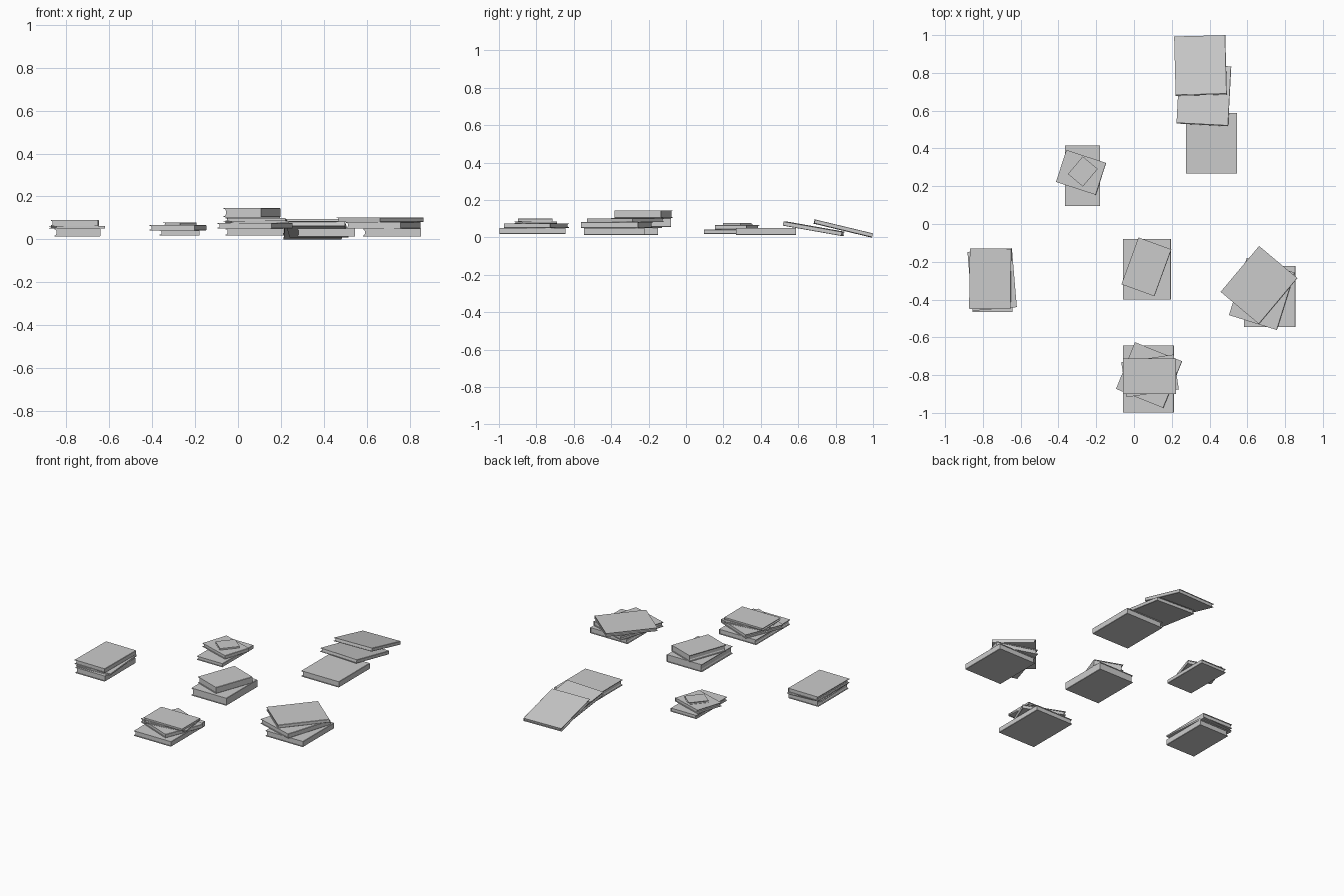
import bpy, bmesh
from math import radians
from mathutils import Matrix


def prism(bm, profile, length):
    """Extrude an xz outline along y, centred on y = 0."""
    h = length / 2
    a = [bm.verts.new((x, -h, z)) for x, z in profile]
    b = [bm.verts.new((x, h, z)) for x, z in profile]
    n = len(profile)
    bm.faces.new(a)
    bm.faces.new(b[::-1])
    for i in range(n):
        j = (i + 1) % n
        bm.faces.new((a[j], a[i], b[i], b[j]))


def book(name, x, y, z0, z1, w, l, rot=0, tilt=0):
    bm = bmesh.new()
    W, H = w / 2, (z1 - z0) / 2
    c = min(0.004, H * 0.3)      # cover board thickness
    s = W - 0.004                # inner face of the spine
    # wrap-around cover with the spine on +x
    prism(bm, [(-W, -H), (W - 0.002, -H), (W, -H + c / 2), (W, H - c / 2),
               (W - 0.002, H), (-W, H), (-W, H - c), (s, H - c),
               (s, -H + c), (-W, -H + c)], l)
    # page block with hollow fore edge
    f = -W + 0.005
    prism(bm, [(f, -H + c), (s, -H + c), (s, H - c), (f, H - c),
               (f + 0.004, H * 0.4), (f + 0.004, -H * 0.4)], l - 0.008)
    bmesh.ops.recalc_face_normals(bm, faces=bm.faces)
    me = bpy.data.meshes.new(name)
    bm.to_mesh(me)
    bm.free()
    ob = bpy.data.objects.new(name, me)
    ob.matrix_world = (Matrix.Translation((x, y, (z0 + z1) / 2))
                       @ Matrix.Rotation(radians(rot), 4, 'Z')
                       @ Matrix.Rotation(radians(tilt), 4, 'X'))
    bpy.context.collection.objects.link(ob)


# each stack from bottom to top: x, y, z0, z1, width, length, turn, tilt
stacks = {
    "left_stack": [
        (-0.749, -0.308, 0.014, 0.051, 0.214, 0.316),
        (-0.751, -0.294, 0.051, 0.062, 0.236, 0.313, 4.8),
        (-0.761, -0.290, 0.062, 0.090, 0.220, 0.320, -0.7)],
    "small_stack": [
        (-0.272, 0.255, 0.018, 0.042, 0.186, 0.320),
        (-0.280, 0.273, 0.042, 0.066, 0.222, 0.178, -18),
        (-0.271, 0.278, 0.066, 0.078, 0.103, 0.122, -40)],
    "fallen_row": [
        (0.410, 0.428, 0.013, 0.051, 0.272, 0.321),
        (0.370, 0.683, 0.035, 0.058, 0.274, 0.318, -3, -10),
        (0.352, 0.839, 0.037, 0.059, 0.271, 0.318, 1.5, -13.5)],
    "middle_stack": [
        (0.069, -0.240, 0.055, 0.104, 0.254, 0.321),
        (0.066, -0.227, 0.104, 0.145, 0.186, 0.264, -20)],
    "right_stack": [
        (0.718, -0.384, 0.014, 0.051, 0.272, 0.322),
        (0.677, -0.370, 0.051, 0.081, 0.266, 0.318, -17.3),
        (0.662, -0.323, 0.081, 0.102, 0.265, 0.317, -40)],
    "front_stack": [
        (0.077, -0.821, 0.018, 0.051, 0.270, 0.354),
        (0.080, -0.800, 0.051, 0.075, 0.270, 0.267, -22),
        (0.085, -0.804, 0.075, 0.085, 0.280, 0.187, 8.5),
        (0.082, -0.806, 0.085, 0.100, 0.280, 0.187)],
}
for name, books in stacks.items():
    for i, b in enumerate(books, 1):
        book(f"{name}_book_{i}", *b)
